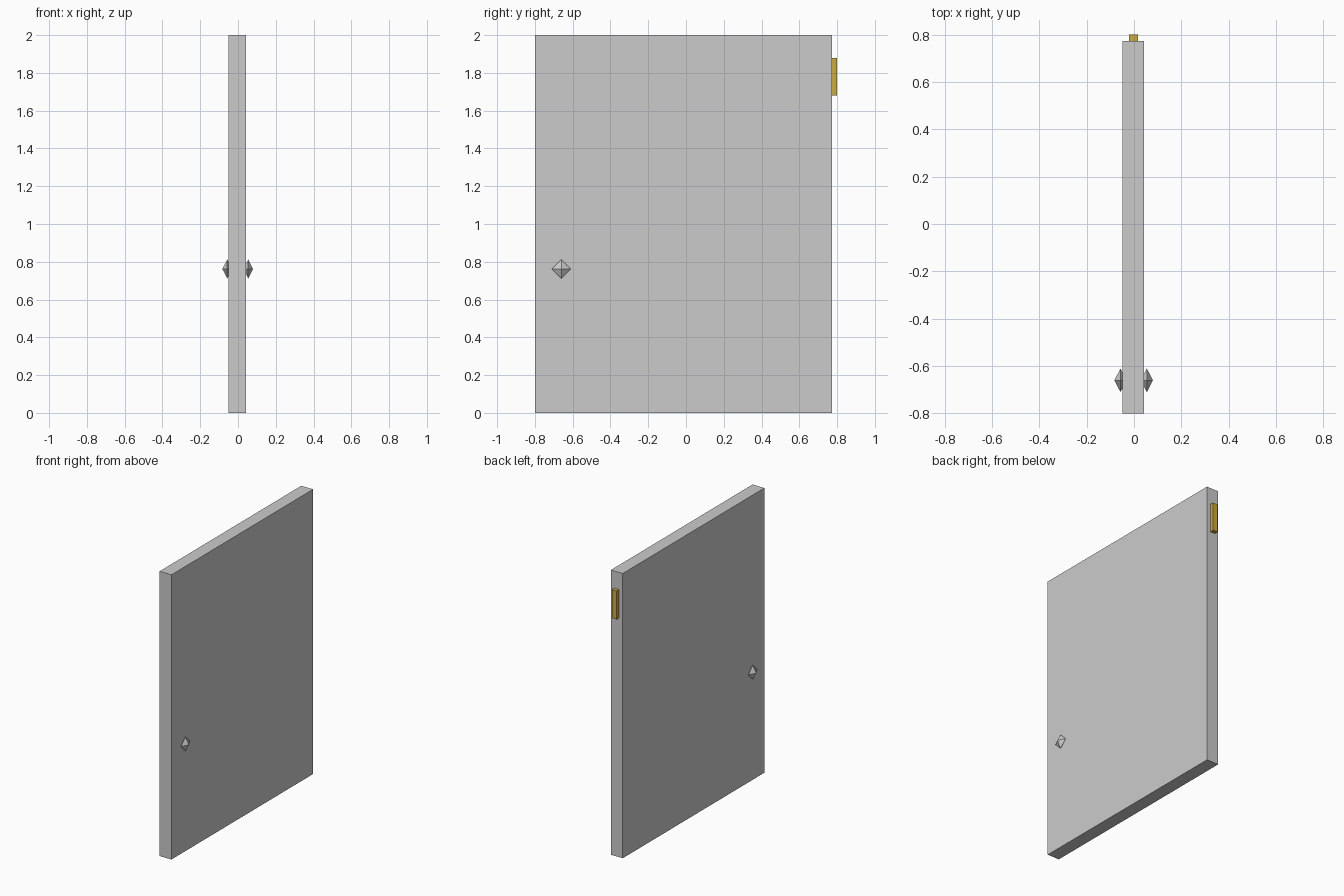
import bpy
import math

if "Cube" in bpy.data.objects:
    bpy.data.objects.remove(bpy.data.objects["Cube"])


def box(name, lo, hi):
    size = [b - a for a, b in zip(lo, hi)]
    mid = [(a + b) / 2 for a, b in zip(lo, hi)]
    bpy.ops.mesh.primitive_cube_add(size=1, location=mid)
    ob = bpy.context.object
    ob.name = name
    ob.scale = size
    bpy.ops.object.transform_apply(location=False, rotation=False, scale=True)
    return ob


def knob(name, x):
    # Four-sided double pyramid: two cones sharing one diamond outline
    ring = [(0, 0.05 * math.cos(a), 0.05 * math.sin(a))
            for a in (i * math.pi / 2 for i in range(4))]
    verts = ring + [(0.026, 0, 0), (-0.026, 0, 0)]
    faces = []
    for i in range(4):
        j = (i + 1) % 4
        faces += [(i, j, 4), (j, i, 5)]
    mesh = bpy.data.meshes.new(name)
    mesh.from_pydata(verts, [], faces)
    ob = bpy.data.objects.new(name, mesh)
    ob.location = (x, -0.66, 0.762)
    bpy.context.collection.objects.link(ob)


# Door slab
box("door_panel", (-0.049, -0.8, 0), (0.043, 0.772, 2))

# Knob on each face
knob("knob_left", -0.057)
knob("knob_right", 0.054)

# Brass hinge on the rear edge
hinge = box("hinge", (-0.021, 0.765, 1.68), (0.016, 0.8, 1.88))
brass = bpy.data.materials.new("brass")
brass.diffuse_color = (0.6, 0.4, 0.06, 1)
brass.use_nodes = True
brass.node_tree.nodes["Principled BSDF"].inputs["Base Color"].default_value = brass.diffuse_color
hinge.data.materials.append(brass)
